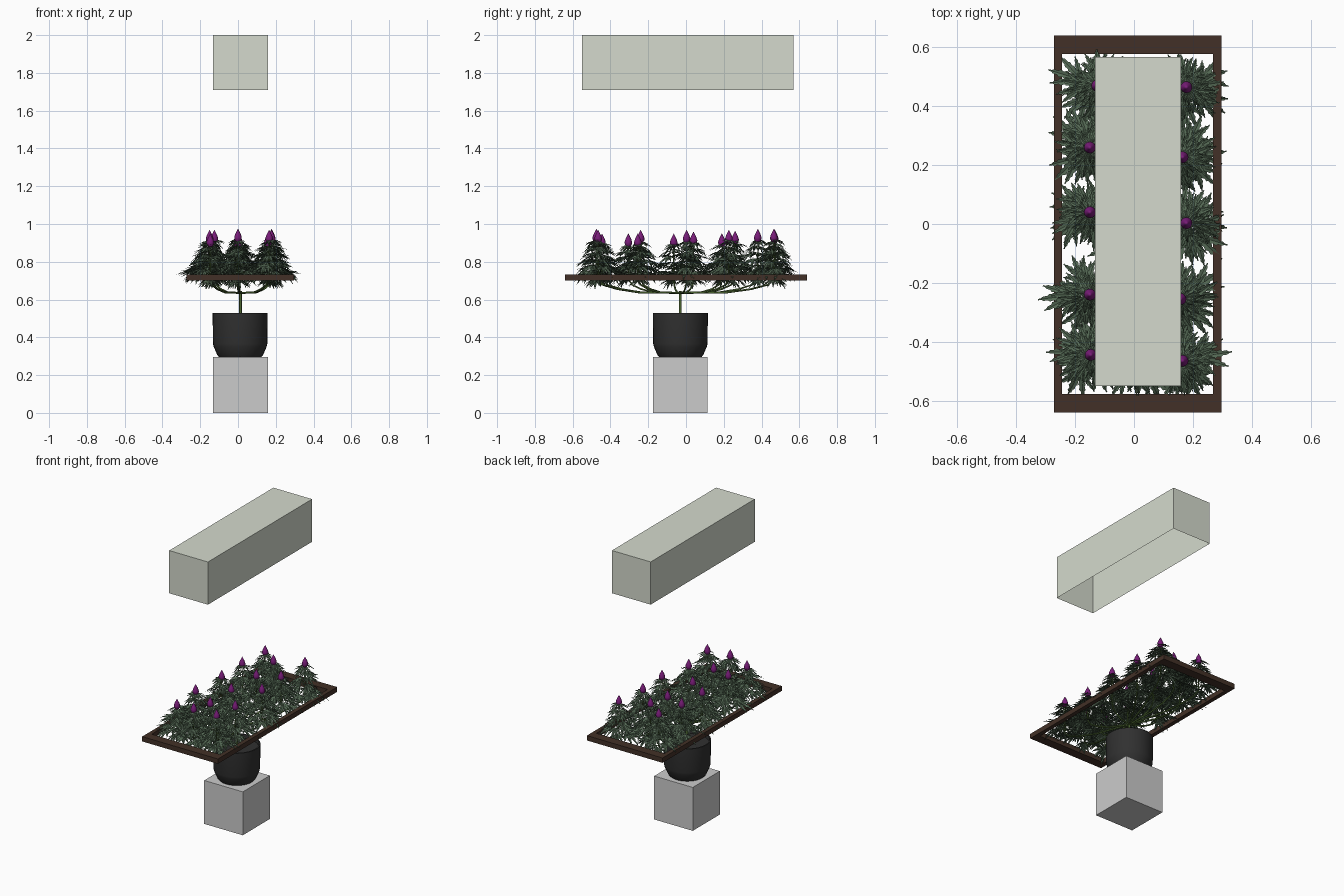
import bpy, bmesh, math, random
from mathutils import Matrix, Vector

if "Cube" in bpy.data.objects:
    bpy.data.objects.remove(bpy.data.objects["Cube"])

random.seed(4)
CX, CY = 0.0135, -0.03


def material(name, rgb):
    m = bpy.data.materials.new(name)
    m.diffuse_color = (*rgb, 1)
    m.use_nodes = True
    m.node_tree.nodes["Principled BSDF"].inputs["Base Color"].default_value = m.diffuse_color
    return m


LEAF = material("leaf_green", (0.085, 0.135, 0.085))
STEM = material("stem_green", (0.07, 0.13, 0.03))
BUD = material("bud_purple", (0.19, 0.012, 0.19))
WOOD = material("dark_wood", (0.055, 0.03, 0.02))
POT = material("pot_black", (0.03, 0.03, 0.03))
LAMP = material("lamp_shell", (0.66, 0.70, 0.61))


def to_object(bm, name, mat=None, smooth=False):
    me = bpy.data.meshes.new(name)
    bm.to_mesh(me)
    bm.free()
    ob = bpy.data.objects.new(name, me)
    bpy.context.collection.objects.link(ob)
    if mat:
        me.materials.append(mat)
    if smooth:
        bpy.ops.object.select_all(action='DESELECT')
        ob.select_set(True)
        bpy.context.view_layer.objects.active = ob
        bpy.ops.object.shade_smooth_by_angle(angle=math.radians(35))
    return ob


def add_box(bm, lo, hi):
    lo, hi = Vector(lo), Vector(hi)
    m = Matrix.Translation((lo + hi) / 2) @ Matrix.Diagonal((*(hi - lo), 1))
    bmesh.ops.create_cube(bm, size=1, matrix=m)


def add_lathe(bm, profile, x, y, n):
    verts = [bm.verts.new((x + r, y, z)) for r, z in profile]
    edges = [bm.edges.new(p) for p in zip(verts, verts[1:])]
    bmesh.ops.spin(bm, geom=verts + edges, cent=(x, y, 0), axis=(0, 0, 1),
                   angle=math.tau, steps=n, use_merge=True)
    bmesh.ops.remove_doubles(bm, verts=bm.verts, dist=1e-5)
    bmesh.ops.recalc_face_normals(bm, faces=bm.faces)


def add_leaf(bm, mat, size):
    # palmate leaf: seven serrated, folded, drooping leaflets
    n = 11
    for ang, k in ((0, 1), (27, .92), (-27, .92), (56, .72), (-56, .72), (95, .42), (-95, .42)):
        m = mat @ Matrix.Rotation(math.radians(ang + random.uniform(-4, 4)), 4, 'Z')
        length, droop = size * k, random.uniform(.12, .32)
        prev = None
        for i in range(n + 1):
            t = i / n
            w = .115 * length * math.sin(math.pi * t ** .85) ** .9 if 0 < i < n else .002
            w *= 1.15 if i % 2 else .78
            x, z = length * t, -droop * length * t * t
            back = .03 * length if i % 2 and i < n else 0
            row = [bm.verts.new(m @ Vector(p)) for p in
                   ((x + back, w, z + w * .3), (x, 0, z), (x + back, -w, z + w * .3))]
            if prev:
                for a in (0, 1):
                    bm.faces.new((prev[a], prev[a + 1], row[a + 1], row[a]))
            prev = row


def tube(curve, pts, radii):
    s = curve.splines.new('POLY')
    s.points.add(len(pts) - 1)
    for p, co, r in zip(s.points, pts, radii):
        p.co, p.radius = (*co, 1), r


# plinth
bm = bmesh.new()
add_box(bm, (CX - .145, CY - .145, 0), (CX + .145, CY + .145, .295))
to_object(bm, "plinth")

# lamp shell, open underneath
bm = bmesh.new()
add_box(bm, (-.132, -.55, 1.71), (.159, .568, 2))
bottom = min(bm.faces, key=lambda f: f.calc_center_median().z)
bmesh.ops.delete(bm, geom=[bottom], context='FACES_ONLY')
to_object(bm, "lamp_shell", LAMP)

# pot with soil level
bm = bmesh.new()
add_lathe(bm, [(0, .295), (.112, .295), (.122, .308), (.140, .350), (.144, .366), (.146, .53),
               (.138, .53), (.136, .505), (0, .505)], CX - .002, CY, 32)
to_object(bm, "pot", POT, True)

# trellis frame
bm = bmesh.new()
for x0, x1 in ((-.272, -.244), (.269, .297)):
    add_box(bm, (x0, -.58, .70), (x1, .58, .733))
for y0, y1 in ((-.64, -.578), (.578, .64)):
    add_box(bm, (-.272, y0, .70), (.297, y1, .733))
to_object(bm, "trellis_frame", WOOD)

# shoots: x, y, bud tip height
SHOOTS = [(-.125, .47, .97), (-.15, .26, .965), (-.15, .04, .96), (-.15, -.24, .97), (-.147, -.445, .95),
          (.178, .465, .975), (.165, .227, .97), (.178, .003, .97), (.158, -.255, .95), (.165, -.465, .97),
          (0, .38, .975), (.005, .19, .95), (-.005, -.065, .95), (.005, -.305, .95), (0, -.475, .975)]

curve = bpy.data.curves.new("stems", 'CURVE')
curve.dimensions = '3D'
curve.bevel_depth = .005
curve.bevel_resolution = 1
curve.materials.append(STEM)
stems = bpy.data.objects.new("stems", curve)
bpy.context.collection.objects.link(stems)
tube(curve, [(CX, CY, .50), (CX, CY, .645)], [1.6, 1.4])

leaves, buds = bmesh.new(), bmesh.new()
for px, py, tip in SHOOTS:
    # branch trained out under the frame, then upright
    def along(t, z):
        return (CX + (px - CX) * t, CY + (py - CY) * t, z)
    tube(curve, [along(0, .635), along(.5, .638), along(.75, .655), along(.93, .678), along(1, .71),
                 along(1, tip - .06)], [1.2, 1.1, 1, .9, .8, .5])

    # tiers of leaves, shrinking upwards
    top = tip - .065
    for tier in range(6):
        f = tier / 5
        z = .725 + (top - .725) * f
        count = 5 if tier < 2 else 4
        start = random.uniform(0, math.tau)
        for k in range(count):
            az = start + math.tau * k / count + random.uniform(-.25, .25)
            petiole = (.055 - .047 * f) * random.uniform(.8, 1.15)
            size = (.108 - .048 * f) * random.uniform(.85, 1.1)
            rise = petiole * .35
            zz = z + random.uniform(-.012, .008)
            pitch = math.radians(random.uniform(-6, 22) + 8 * f)
            m = (Matrix.Translation((px, py, zz)) @ Matrix.Rotation(az, 4, 'Z')
                 @ Matrix.Translation((petiole, 0, rise)) @ Matrix.Rotation(pitch, 4, 'Y')
                 @ Matrix.Rotation(random.uniform(-.25, .25), 4, 'X'))
            # keep foliage inside the end rails
            reach = m @ Vector((size, 0, 0))
            if abs(reach.y) > .6:
                size *= .75
            add_leaf(leaves, m, size)
            tube(curve, [(px, py, zz), m.translation], [.35, .25])
    # hanging leaf below the frame
    for k in range(2):
        m = (Matrix.Translation((px, py, .705)) @ Matrix.Rotation(random.uniform(0, 6.28), 4, 'Z')
             @ Matrix.Translation((.012, 0, 0)) @ Matrix.Rotation(random.uniform(.2, .6), 4, 'Y'))
        add_leaf(leaves, m, .07)

    # spade-shaped bud
    b = tip - .072
    add_lathe(buds, [(0, b), (.012, b + .004), (.019, b + .016), (.02, b + .026), (.015, b + .042),
                     (.007, b + .058), (0, tip)], px, py, 12)

to_object(leaves, "leaves", LEAF)
to_object(buds, "flower_buds", BUD, True)
